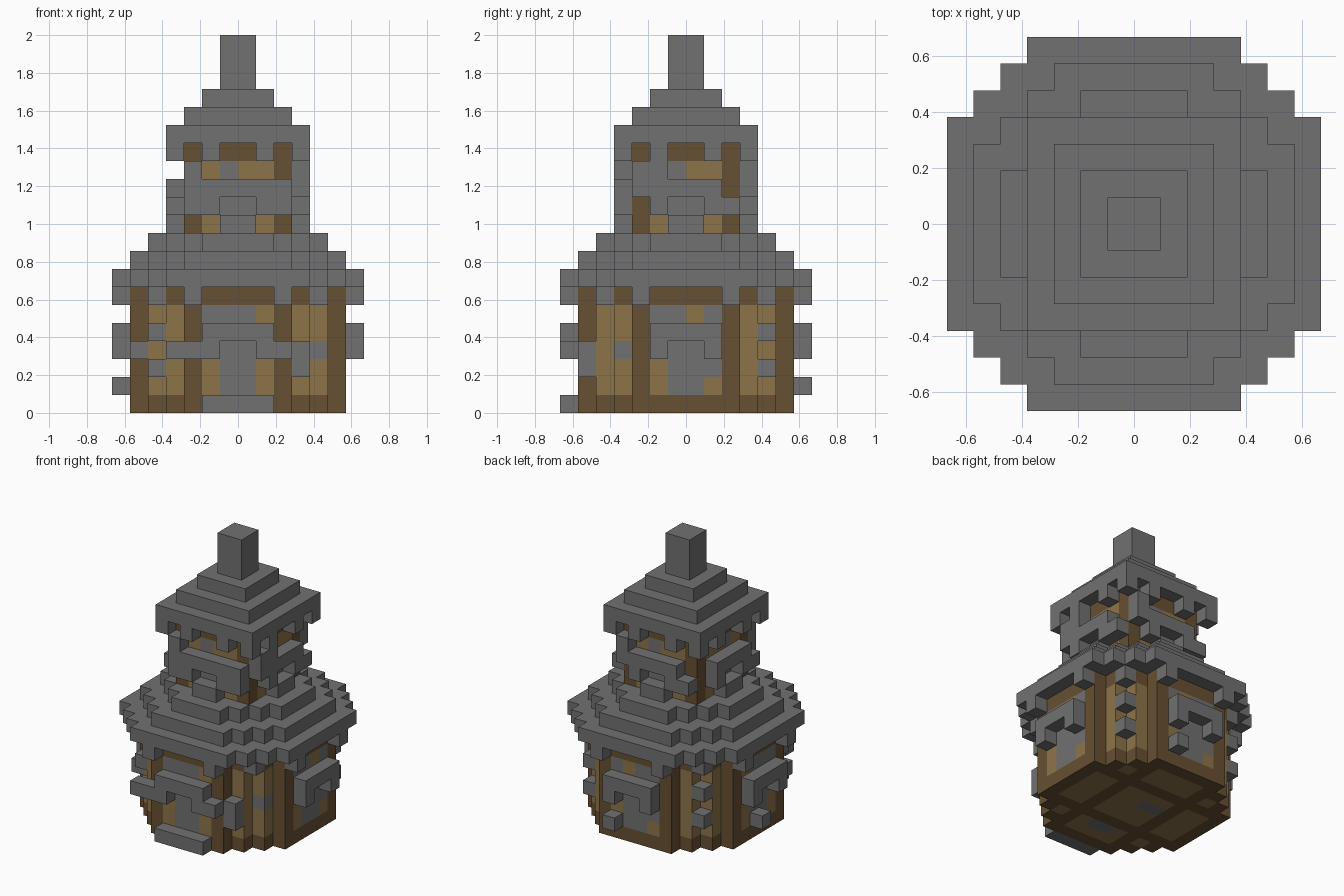
import bpy, bmesh
from mathutils import Vector

cube = bpy.data.objects.get("Cube")
if cube:
    bpy.data.objects.remove(cube, do_unlink=True)

U = 2 / 21  # block size


def material(name, rgb):
    m = bpy.data.materials.new(name)
    m.use_nodes = True
    m.diffuse_color = (*rgb, 1)
    m.node_tree.nodes["Principled BSDF"].inputs["Base Color"].default_value = (*rgb, 1)
    return m


MATS = [material("stone_grey", (0.165, 0.165, 0.165)),
        material("dark_timber", (0.135, 0.08, 0.032)),
        material("light_timber", (0.27, 0.175, 0.068))]
CODE = {"g": 0, "b": 1, "t": 2}
STONE, DARK, LIGHT = 0, 1, 2
blocks = {}  # block position -> (part name, material index)


def box(part, mat, xs, ys, zs):
    """Fill half-open block ranges."""
    for x in range(*xs):
        for y in range(*ys):
            for z in range(*zs):
                blocks[x, y, z] = (part, mat)


def octagon(part, mat, r, zs):
    """Square of half-width r with three-step corners."""
    for i in range(4):
        a, b = r - i, r - 3 + i
        box(part, mat, (-a, a), (-b, b), zs)


def side_block(part, mat, side, u, d, z):
    """u runs along the wall seen from outside, d is the depth outward."""
    pos = ((u, -1 - d), (d, u), (-1 - u, d), (-1 - d, -1 - u))[side]
    blocks[(*pos, z)] = (part, mat)


def bar(part, side, u0, u1, d, z):
    for u in range(u0, u1):
        side_block(part, STONE, side, u, d, z)


def wall(part, side, d, z0, rows):
    """Panel of blocks, rows listed from the bottom up."""
    for k, row in enumerate(rows.split()):
        for i, c in enumerate(row):
            side_block(part, CODE[c], side, i - len(row) // 2, d, z0 + k)


# lower hall: sill, panels, top beam
octagon("hall_sill", DARK, 6, (0, 1))
octagon("hall_wall", LIGHT, 6, (1, 6))
octagon("hall_beam", DARK, 6, (6, 7))
HALL = ("btggtb btggtb bggggb bggggb bgggtb",
        "btggtb btgggb bggggb bggggb bggtgb",
        "btggtb btgggb bggggb bggggb bgtggb",
        "btggtb btggtb bggggb bggggb btgggb")
for s in range(4):
    wall("hall_wall", s, 5, 1, HALL[s])

# lower stepped roof with hanging eave blocks
octagon("lower_roof", STONE, 7, (7, 8))
octagon("lower_roof", STONE, 6, (8, 9))
octagon("lower_roof", STONE, 5, (9, 10))
for s in range(4):
    for u in (-3, 2):
        side_block("lower_eave", STONE, s, u, 6, 6)
    side_block("lower_eave", STONE, s, 4, 4, 6)

# upper tower
box("tower_wall", LIGHT, (-3, 3), (-3, 3), (10, 14))
box("tower_beam", DARK, (-3, 3), (-3, 3), (14, 15))
TOWER = ("btggtb bggggb bggggb btgttb",
         "btggtb bggggb bggggb bggttb",
         "btggtb bggggb bggggb btgttb",
         "btggtb bggggb bggggb bttgtb")
for s in range(4):
    wall("tower_wall", s, 2, 10, TOWER[s])

# upper roof, eave blocks and spire
for k, r in enumerate((4, 3, 2)):
    box("upper_roof", STONE, (-r, r), (-r, r), (15 + k, 16 + k))
box("spire", STONE, (-1, 1), (-1, 1), (18, 21))
for s in range(4):
    for u in (-2, 1, 3):
        side_block("upper_eave", STONE, s, u, 3, 14)

# door hoods and step on the hall
bar("front_step", 0, -2, 2, 6, 0)
for s in range(4):
    bar("hall_hood", s, -2, 2, 6, 4)
    bar("hall_hood", s, -2, -1, 6, 3)
    bar("hall_hood", s, 1, 2, 6, 3)
bar("hall_hood", 0, -4, -1, 6, 3)
bar("hall_hood", 0, 1, 3, 6, 3)
side_block("wall_stone", STONE, 2, -2, 6, 1)
side_block("wall_stone", STONE, 3, -1, 6, 1)

# loose stones in the stepped corners
for x, y in ((4, 4), (-5, 4), (-5, -5)):
    for z in (2, 4):
        blocks[x, y, z] = ("corner_stone", STONE)
for pos in ((3, -6, 2), (3, -6, 3), (-6, -4, 3)):
    blocks[pos] = ("corner_stone", STONE)
blocks[4, -4, 3] = ("hall_wall", STONE)

# hoods and sills on the tower
for s in range(4):
    bar("tower_sill", s, -1, 1, 3, 10)
    bar("tower_hood", s, -2, 2, 3, 12)
    bar("tower_hood", s, -2, -1, 3, 11)
    bar("tower_hood", s, 1, 2, 3, 11)
for s, u, z in ((0, -3, 13), (0, -3, 12), (0, -3, 11), (0, 2, 12), (0, 2, 11),
                (1, -3, 13), (1, -2, 13), (1, -3, 12), (1, 2, 11),
                (2, -3, 13), (2, -3, 12), (2, 2, 11), (3, 2, 11)):
    side_block("tower_hood", STONE, s, u, 3, z)


def underside(x, y, mat):
    """Floor panels between the beams, with a few stone slabs."""
    if mat == STONE:
        return mat
    ax, ay = max(x, -1 - x), max(y, -1 - y)
    if (x in (-1, 0) and y == -4) or (x in (-2, -1) and y == 0):
        return STONE
    inner = ax < 2 and ay < 2
    edge = min(ax, ay) < 2 and max(ax, ay) in (3, 4)
    return LIGHT if inner or edge or ax == ay == 3 else DARK


# one mesh per part, keeping only exposed faces
DIRS = [Vector(v) for v in ((1, 0, 0), (-1, 0, 0), (0, 1, 0),
                            (0, -1, 0), (0, 0, 1), (0, 0, -1))]
for part in sorted({p for p, _ in blocks.values()}):
    bm = bmesh.new()
    for pos, (name, mat) in blocks.items():
        if name != part:
            continue
        centre = Vector(pos) + Vector((0.5, 0.5, 0.5))
        for n in DIRS:
            if tuple(int(a + b) for a, b in zip(pos, n)) in blocks:
                continue
            t = Vector((n.y, n.z, n.x))
            b = n.cross(t)
            corners = [(centre + (n + t * i + b * j) / 2) * U
                       for i, j in ((-1, -1), (1, -1), (1, 1), (-1, 1))]
            f = bm.faces.new([bm.verts.new(c) for c in corners])
            floor = n.z < 0 and pos[2] == 0
            f.material_index = underside(pos[0], pos[1], mat) if floor else mat
    bmesh.ops.remove_doubles(bm, verts=bm.verts, dist=U / 100)
    mesh = bpy.data.meshes.new(part)
    bm.to_mesh(mesh)
    bm.free()
    for m in MATS:
        mesh.materials.append(m)
    bpy.context.collection.objects.link(bpy.data.objects.new(part, mesh))
